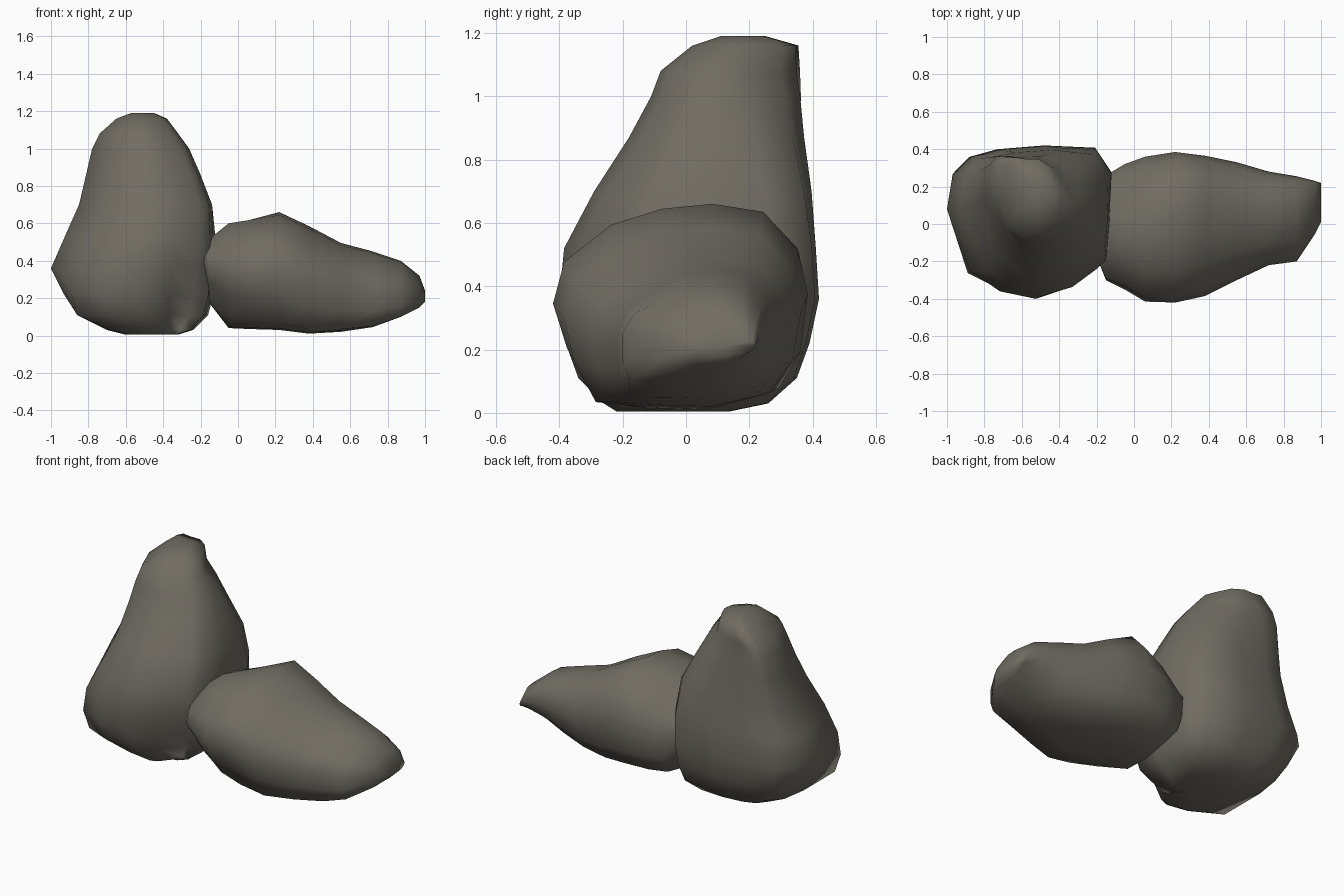
import bpy, bmesh
from mathutils import Vector

if "Cube" in bpy.data.objects:
    bpy.data.objects.remove(bpy.data.objects["Cube"])

stone = bpy.data.materials.new("warm grey stone")
stone.diffuse_color = (0.165, 0.153, 0.127, 1)
stone.use_nodes = True
stone.node_tree.nodes["Principled BSDF"].inputs["Base Color"].default_value = stone.diffuse_color


def loft(name, sections, base, low, high, place):
    """Skin scaled copies of a unit outline; section = (pos, a0, a1, b0, b1, t).
    t < 0 bends the outline towards low, t > 0 towards high."""
    bm = bmesh.new()
    rings = []
    for pos, a0, a1, b0, b1, t in sections:
        ring = []
        for i, p in enumerate(base):
            q = (high if t > 0 else low).get(i, p)
            u, v = Vector(p).lerp(Vector(q), abs(t))
            a = (a0 + a1) / 2 + u * (a1 - a0) / 2
            b = (b0 + b1) / 2 + v * (b1 - b0) / 2
            ring.append(bm.verts.new(place(pos, a, b)))
        rings.append(ring)
    n = len(base)
    for r, s in zip(rings, rings[1:]):
        for i in range(n):
            j = (i + 1) % n
            bm.faces.new((r[i], r[j], s[j], s[i]))
    # close the ends with fans
    for ring in (rings[0], rings[-1]):
        mid = bm.verts.new(sum((v.co for v in ring), Vector()) / n)
        for i in range(n):
            bm.faces.new((mid, ring[i], ring[(i + 1) % n]))
    bmesh.ops.recalc_face_normals(bm, faces=bm.faces)
    for f in bm.faces:
        f.smooth = True
    mesh = bpy.data.meshes.new(name)
    bm.to_mesh(mesh)
    bm.free()
    mesh.materials.append(stone)
    ob = bpy.data.objects.new(name, mesh)
    bpy.context.collection.objects.link(ob)
    return ob


# upright rock: horizontal slices, flat towards the back
plan = [(-1, .17), (-.93, .63), (-.73, .85), (-.39, .95), (.18, 1), (.8, .97),
        (1, .65), (.97, 0), (.93, -.5), (.8, -.64), (.48, -.88), (.08, -1),
        (-.32, -.9), (-.66, -.63)]
plan_foot = {13: (-1, -.72), 12: (-.55, -.92), 9: (.7, -.4), 10: (.4, -.75)}
plan_peak = {1: (-.96, .82), 2: (-.82, 1), 4: (.05, .95), 5: (.5, .72),
             6: (.8, .25), 7: (1, -.15)}
loft("tall_rock", [
    (0.005, -.60, -.32, -.22, .14, -.5),
    (0.03, -.70, -.24, -.26, .26, -.8),
    (0.11, -.86, -.16, -.34, .35, -1),
    (0.22, -.93, -.13, -.38, .39, -.7),
    (0.36, -1.0, -.12, -.40, .42, -.15),
    (0.52, -.93, -.12, -.385, .41, 0),
    (0.70, -.85, -.13, -.29, .40, .2),
    (0.87, -.81, -.20, -.18, .38, .5),
    (1.00, -.78, -.26, -.11, .37, .8),
    (1.08, -.74, -.32, -.08, .36, 1),
    (1.16, -.65, -.38, .02, .355, 1),
    (1.19, -.57, -.45, .11, .25, 1),
], plan, plan_foot, plan_peak, lambda z, x, y: (x, y, z))

# lying rock: slices along x, tapering to a blunt tip
girth = [(-1, 0), (-.92, .42), (-.55, .8), (-.15, .95), (.25, 1), (.65, .92),
         (.92, .55), (1, .1), (.95, -.5), (.8, -.85), (.2, -1), (-.3, -.98),
         (-.66, -.88), (-.88, -.42)]
girth_butt = {3: (-.2, 1), 4: (.2, .9), 5: (.55, .72), 6: (.85, .4),
              12: (-.5, -.8), 13: (-.8, -.4)}
girth_tip = {12: (-.9, -1), 13: (-1, -.6), 1: (-.85, .4), 2: (-.5, .7),
             8: (.85, -.4), 9: (.55, -.75)}
loft("lying_rock", [
    (-0.19, -.20, .18, .32, .48, -1),
    (-0.15, -.30, .26, .17, .52, -1),
    (-0.05, -.35, .32, .04, .60, -1),
    (0.06, -.415, .36, .035, .625, -.5),
    (0.22, -.42, .385, .03, .66, .1),
    (0.38, -.385, .365, .01, .585, .3),
    (0.55, -.30, .33, .02, .495, .5),
    (0.72, -.22, .28, .045, .45, .8),
    (0.87, -.20, .255, .10, .40, 1),
    (0.97, -.05, .23, .15, .32, 1),
    (1.00, .01, .22, .18, .24, .5),
], girth, girth_butt, girth_tip, lambda x, y, z: (x, y, z))
